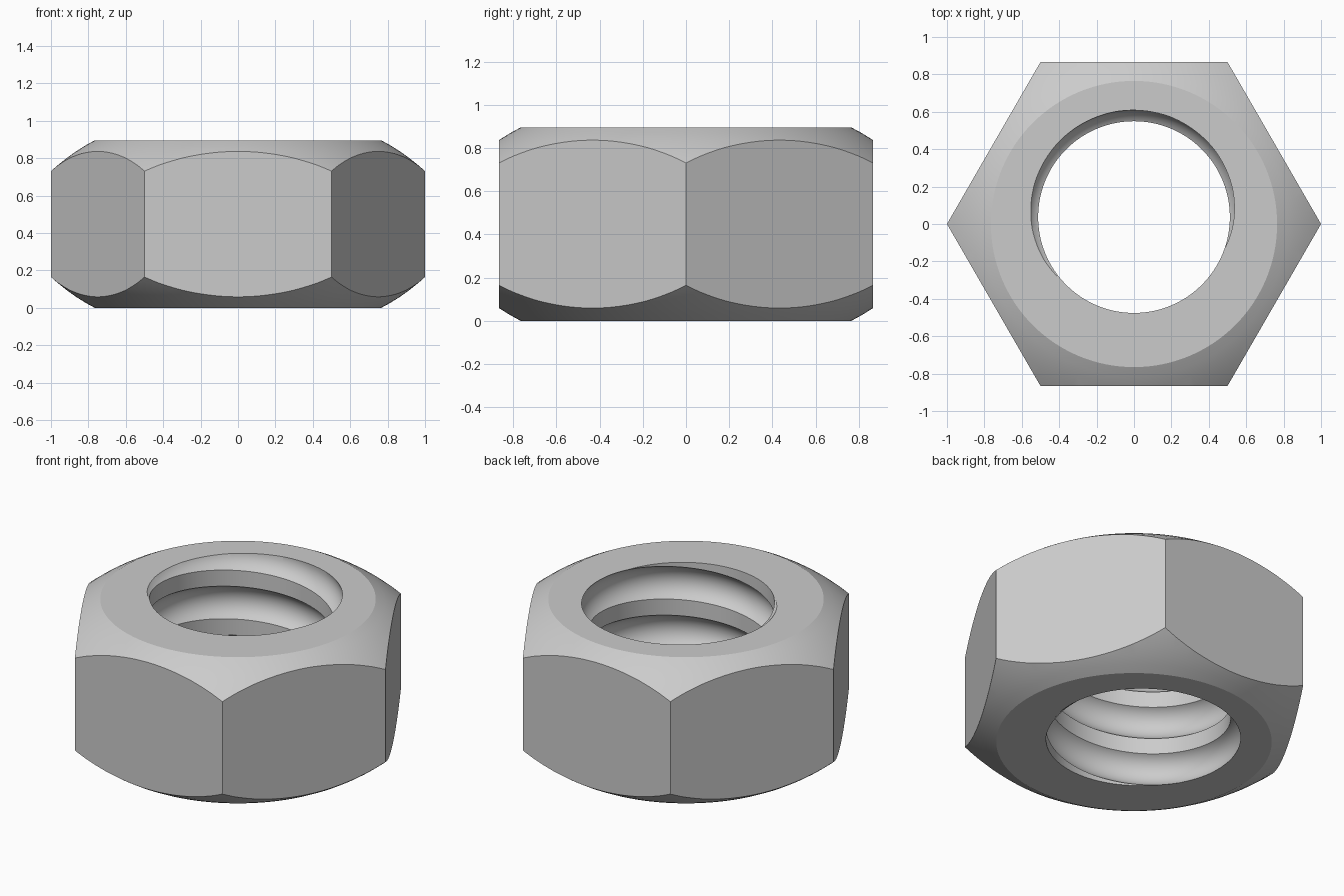
import bpy, bmesh
from math import sin, cos, pi, sqrt, radians

HEIGHT = 0.896
FACE_RADIUS = 0.765          # flat ring on top and bottom
BORE_RADIUS, BORE_Y = 0.5125, 0.037
PITCH = HEIGHT / 3
GROOVE_HALF, GROOVE_DEPTH = 0.1, 0.06
SEGMENTS, ARC_STEPS, TURNS = 192, 12, 6

cube = bpy.data.objects.get("Cube")
if cube:
    bpy.data.objects.remove(cube, do_unlink=True)

steel = bpy.data.materials.new("grey_steel")
steel.use_nodes = True
grey = (0.6, 0.6, 0.6, 1)
steel.diffuse_color = grey
steel.node_tree.nodes["Principled BSDF"].inputs["Base Color"].default_value = grey


def finish(bm, name):
    bmesh.ops.recalc_face_normals(bm, faces=bm.faces)
    mesh = bpy.data.meshes.new(name)
    bm.to_mesh(mesh)
    bm.free()
    mesh.materials.append(steel)
    obj = bpy.data.objects.new(name, mesh)
    bpy.context.collection.objects.link(obj)
    return obj


def lathe(name, profile, segments):
    """Closed solid turned about z from (radius, height) points."""
    bm = bmesh.new()
    rings = [[bm.verts.new((r * cos(2 * pi * i / segments), r * sin(2 * pi * i / segments), z))
              for i in range(segments)] for r, z in profile]
    for a, b in zip(rings, rings[1:]):
        for i in range(segments):
            j = (i + 1) % segments
            bm.faces.new((a[i], a[j], b[j], b[i]))
    bm.faces.new(rings[0][::-1])
    bm.faces.new(rings[-1])
    return finish(bm, name)


def threaded_bore(name):
    """Bore with a right-handed round-bottomed helical groove, capped past both faces."""
    arc = (GROOVE_HALF ** 2 + GROOVE_DEPTH ** 2) / (2 * GROOVE_DEPTH)
    half_angle = pi - 2 * sqrt(0) if arc < GROOVE_DEPTH else None
    # one pitch: groove arc, whose last point starts the straight land
    pitch_profile = []
    for k in range(ARC_STEPS + 1):
        dz = -GROOVE_HALF * cos(pi * k / ARC_STEPS)
        depth = sqrt(arc ** 2 - dz ** 2) - (arc - GROOVE_DEPTH)
        pitch_profile.append((BORE_RADIUS + depth, dz))
    rows = len(pitch_profile)
    start = 0.617 - 4 * PITCH - PITCH * 125 / 360
    bm = bmesh.new()
    columns = []
    for i in range(SEGMENTS):
        t = i / SEGMENTS
        columns.append([bm.verts.new((r * cos(2 * pi * t), BORE_Y + r * sin(2 * pi * t),
                                      start + PITCH * (turn + t) + dz))
                        for turn in range(TURNS + 2) for r, dz in pitch_profile])
    # the last column meets the first one turn higher
    columns.append(columns[0][rows:])
    for a, b in zip(columns, columns[1:]):
        for k in range(min(len(a), len(b)) - 1):
            bm.faces.new((a[k], b[k], b[k + 1], a[k + 1]))
    for z, side in ((-0.02, -1), (HEIGHT + 0.02, 1)):
        bmesh.ops.bisect_plane(bm, geom=bm.verts[:] + bm.edges[:] + bm.faces[:],
                               plane_co=(0, 0, z), plane_no=(0, 0, side), clear_outer=True)
    bmesh.ops.remove_doubles(bm, verts=bm.verts, dist=1e-5)
    bmesh.ops.holes_fill(bm, edges=[e for e in bm.edges if e.is_boundary], sides=0)
    return finish(bm, name)


# hexagonal body
nut = lathe("hex_nut", [(1, -0.1), (1, HEIGHT + 0.1)], 6)

# slightly rounded chamfer on both ends
drops = [(FACE_RADIUS + d, 0.5 * d + 0.85 * d * d) for d in (0.05 * k for k in range(7))]
chamfer = lathe("chamfer_cutter", drops + [(r, HEIGHT - z) for r, z in reversed(drops)], SEGMENTS)
bore = threaded_bore("bore_cutter")

for cutter, operation in ((chamfer, 'INTERSECT'), (bore, 'DIFFERENCE')):
    mod = nut.modifiers.new(cutter.name, 'BOOLEAN')
    mod.operation, mod.object, mod.solver = operation, cutter, 'EXACT'
    cutter.hide_render = True

bpy.ops.object.select_all(action='DESELECT')
bpy.context.view_layer.objects.active = nut
nut.select_set(True)
for mod in list(nut.modifiers):
    bpy.ops.object.modifier_apply(modifier=mod.name)
for cutter in (chamfer, bore):
    bpy.data.objects.remove(cutter, do_unlink=True)
bpy.ops.object.shade_smooth_by_angle(angle=radians(20))
